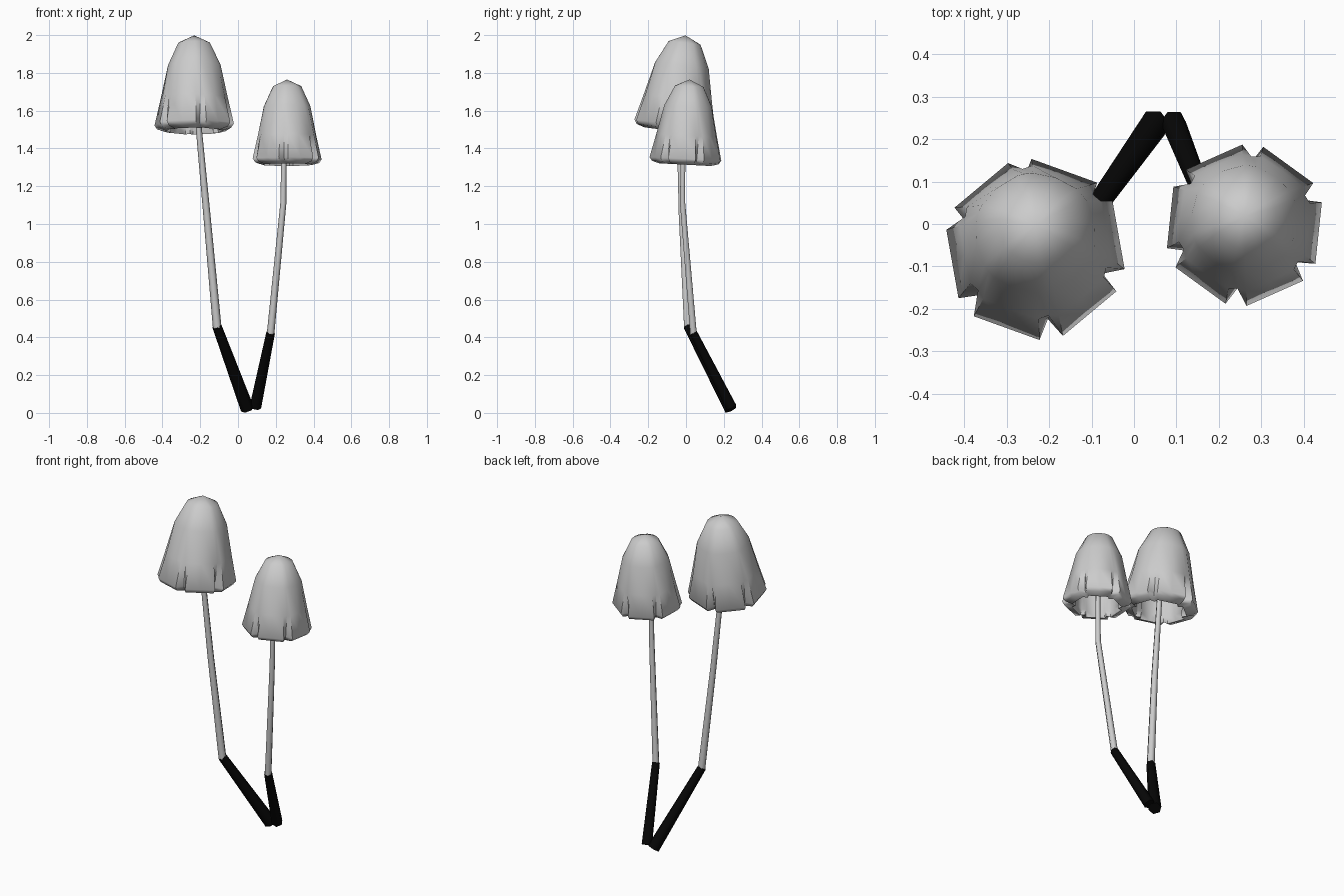
import bpy
import bmesh
from math import sin, cos, radians, pi
from mathutils import Vector, Matrix

cube = bpy.data.objects.get("Cube")
if cube:
    bpy.data.objects.remove(cube, do_unlink=True)


def material(name, color):
    m = bpy.data.materials.new(name)
    m.use_nodes = True
    m.diffuse_color = color
    m.node_tree.nodes["Principled BSDF"].inputs["Base Color"].default_value = color
    return m


pale_grey = material("pale grey", (0.6, 0.6, 0.6, 1))
black = material("black", (0.002, 0.002, 0.002, 1))


def finish(bm, name, mat, angle):
    """Turn a bmesh into a smooth-shaded object that keeps its sharp edges."""
    bmesh.ops.recalc_face_normals(bm, faces=bm.faces)
    for f in bm.faces:
        f.smooth = True
    mesh = bpy.data.meshes.new(name)
    bm.to_mesh(mesh)
    bm.free()
    mesh.set_sharp_from_angle(angle=radians(angle))
    mesh.materials.append(mat)
    obj = bpy.data.objects.new(name, mesh)
    bpy.context.collection.objects.link(obj)
    return obj


def bridge(bm, a, b):
    n = len(a)
    for i in range(n):
        bm.faces.new((a[i], a[(i + 1) % n], b[(i + 1) % n], b[i]))


def tube(name, path, radii, mat, sides=6):
    """Sweep a tapering polygon along a path, with flat ends."""
    pts = [Vector(p) for p in path]
    bm = bmesh.new()
    rings = []
    for i, (p, r) in enumerate(zip(pts, radii)):
        d = (pts[min(i + 1, len(pts) - 1)] - pts[max(i - 1, 0)]).normalized()
        u = Vector((0, 1, 0)).cross(d).normalized()
        v = d.cross(u)
        rings.append([bm.verts.new(p + r * (u * cos(2 * pi * k / sides) + v * sin(2 * pi * k / sides)))
                      for k in range(sides)])
    for a, b in zip(rings, rings[1:]):
        bridge(bm, a, b)
    bm.faces.new(rings[0])
    bm.faces.new(rings[-1])
    return finish(bm, name, mat, 65)


# Cap rows from crown over the lip into the hollow: radius, height, pleat factor, panel middle factor
CAP_ROWS = [
    (0.085, 0.435, 1.0, 1.0),
    (0.143, 0.315, 1.0, 0.98),
    (0.182, 0.14, 0.97, 0.94),
    (0.215, 0.0, 0.78, 0.924),
    (0.20, -0.022, 0.78, 0.924),
    (0.155, -0.035, 0.85, 0.924),
    (0.142, 0.0, 0.9, 0.924),
    (0.14, 0.12, 0.97, 0.95),
    (0.11, 0.3, 1.0, 1.0),
]


def cap(name, rim_centre, size, turn, tilt):
    """Six-panelled bell with a pinched pleat between panels."""
    bm = bmesh.new()
    rings = []
    for r, z, pleat, middle in CAP_ROWS:
        ring = []
        for k in range(6):
            for offset, factor in ((-7.5, 1), (0, pleat), (7.5, 1), (30, middle)):
                a = radians(turn + 60 * k + offset)
                ring.append(bm.verts.new((r * factor * cos(a), r * factor * sin(a), z)))
        rings.append(ring)
    for a, b in zip(rings, rings[1:]):
        bridge(bm, a, b)
    # close the crown and the ceiling of the hollow
    for ring, height in ((rings[0], 0.475), (rings[-1], 0.38)):
        tip = bm.verts.new((0, 0, height))
        for i in range(len(ring)):
            bm.faces.new((ring[i], ring[(i + 1) % len(ring)], tip))
    bm.transform(Matrix.Translation(rim_centre) @ Matrix.Rotation(radians(-tilt), 4, 'X') @ Matrix.Scale(size, 4))
    return finish(bm, name, pale_grey, 60)


# Caps
cap("right_cap", (-0.232, -0.06, 1.527), 1.0, -80, 7)
cap("left_cap", (0.26, -0.003, 1.345), 0.885, -96, 3)

# Stems, running up into the hollow of each cap
tube("right_stem", [(-0.11, 0.01, 0.45), (-0.165, -0.022, 1.05), (-0.207, -0.035, 1.5), (-0.225, -0.03, 1.9)],
     [0.023, 0.019, 0.016, 0.014], pale_grey)
tube("left_stem", [(0.172, 0.04, 0.415), (0.24, -0.018, 1.11), (0.243, -0.016, 1.35), (0.253, 0.0, 1.65)],
     [0.02, 0.016, 0.014, 0.012], pale_grey)

# Dark stem bases that meet behind
tube("right_stem_base", [(0.05, 0.237, 0.02), (-0.112, 0.009, 0.46)], [0.036, 0.025], black)
tube("left_stem_base", [(0.092, 0.24, 0.03), (0.173, 0.038, 0.425)], [0.031, 0.023], black)
